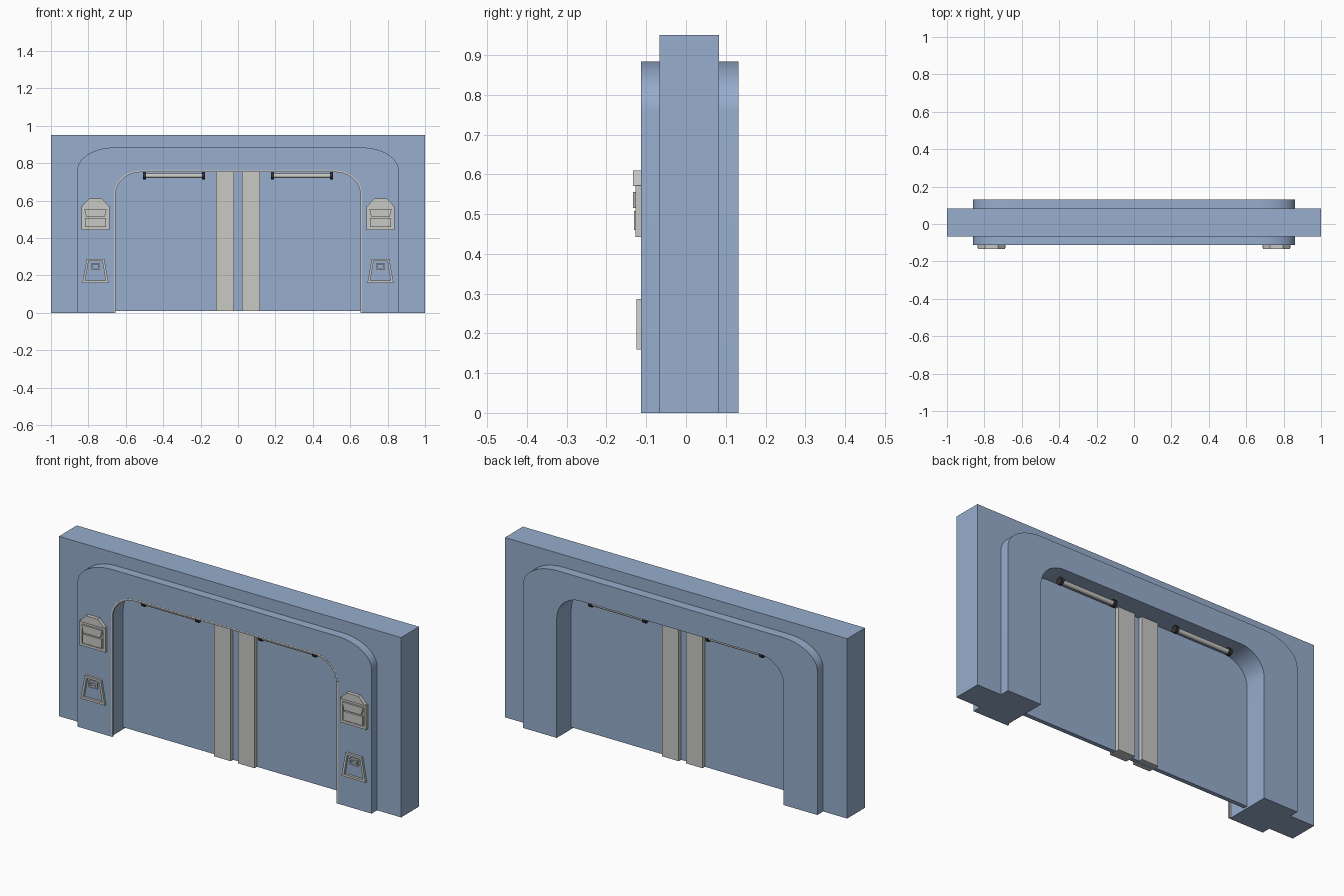
import bpy
import bmesh
from math import sin, cos, pi, radians

if "Cube" in bpy.data.objects:
    bpy.data.objects.remove(bpy.data.objects["Cube"])


def material(name, rgb):
    m = bpy.data.materials.new(name)
    m.use_nodes = True
    m.diffuse_color = (*rgb, 1)
    m.node_tree.nodes["Principled BSDF"].inputs["Base Color"].default_value = (*rgb, 1)
    return m


BLUE = material("steel blue", (0.31, 0.42, 0.61))
GREY = material("light grey", (0.58, 0.58, 0.56))
DARK = material("dark grey", (0.03, 0.03, 0.03))


def finish(name, bm, mat, smooth=False):
    bmesh.ops.recalc_face_normals(bm, faces=bm.faces)
    mesh = bpy.data.meshes.new(name)
    bm.to_mesh(mesh)
    bm.free()
    mesh.materials.append(mat)
    obj = bpy.data.objects.new(name, mesh)
    bpy.context.collection.objects.link(obj)
    if smooth:
        bpy.ops.object.select_all(action='DESELECT')
        obj.select_set(True)
        bpy.context.view_layer.objects.active = obj
        bpy.ops.object.shade_smooth_by_angle(angle=radians(30))
    return obj


def slab(name, outline, y0, y1, mat, smooth=False):
    """Extrude an x-z outline from y0 to y1."""
    bm = bmesh.new()
    face = bm.faces.new([bm.verts.new((x, y0, z)) for x, z in outline])
    ext = bmesh.ops.extrude_face_region(bm, geom=[face])
    moved = [v for v in ext["geom"] if isinstance(v, bmesh.types.BMVert)]
    bmesh.ops.translate(bm, verts=moved, vec=(0, y1 - y0, 0))
    return finish(name, bm, mat, smooth)


def ring(name, outer, inner, y0, y1, mat):
    """Closed border between two outlines with equal point counts."""
    bm = bmesh.new()
    loops = [[bm.verts.new((x, y, z)) for x, z in pts]
             for pts, y in ((outer, y0), (inner, y0), (inner, y1), (outer, y1))]
    n = len(outer)
    for a in range(4):
        la, lb = loops[a], loops[(a + 1) % 4]
        for i in range(n):
            j = (i + 1) % n
            bm.faces.new((la[i], la[j], lb[j], lb[i]))
    return finish(name, bm, mat)


def arch(half, top, rx, rz, steps=12):
    """Open arch path from the left foot over the top to the right foot."""
    side = [(half - rx + rx * cos(t), top - rz + rz * sin(t))
            for t in (pi / 2 * i / steps for i in range(steps + 1))]
    right = [(half, 0)] + side
    return [(-x, z) for x, z in right] + right[::-1]


def box(x0, x1, z0, z1):
    return [(x0, z0), (x1, z0), (x1, z1), (x0, z1)]


def trapezoid(cx, low, high, z0, z1):
    return [(cx - low, z0), (cx + low, z0), (cx + high, z1), (cx - high, z1)]


def rod(name, cx, y, z, radius, length, sides, mat):
    bpy.ops.mesh.primitive_cylinder_add(vertices=sides, radius=radius, depth=length,
                                        location=(cx, y, z), rotation=(0, pi / 2, 0))
    obj = bpy.context.object
    obj.name = name
    obj.data.materials.append(mat)
    bpy.ops.object.shade_smooth_by_angle(angle=radians(35))


# Wall and raised arched frame
outer = arch(0.86, 0.884, 0.2, 0.125)
inner = arch(0.663, 0.76, 0.14, 0.125)
lining = arch(0.655, 0.752, 0.135, 0.12)
square = [(-1, 0), (-1, 0.95), (1, 0.95), (1, 0)]
slab("wall", square + outer[::-1], -0.067, 0.083, BLUE)
slab("arch_frame", outer + inner[::-1], -0.113, 0.132, BLUE, True)
slab("arch_trim", inner + lining[::-1], -0.1135, -0.103, GREY)

for name, s in (("left", 1), ("right", -1)):
    # Sliding door and its edge strip
    slab(name + "_door", box(0, s * 0.68, 0.01, 0.77), -0.011, 0.011, BLUE)
    slab(name + "_door_strip", box(s * 0.021, s * 0.118, 0.01, 0.765), -0.031, 0.031, GREY)

    # Lamp tubes under the arch, front and back
    for side, y in (("front", -0.067), ("back", 0.075)):
        rod(f"{name}_{side}_lamp", s * 0.342, y, 0.733, 0.012, 0.32, 16, GREY)
        for end, x in (("inner", 0.184), ("outer", 0.5)):
            rod(f"{name}_{side}_lamp_{end}_cap", s * x, y, 0.733, 0.019, 0.017, 12, DARK)

    # Upper wall unit: border, hood and flap
    cx = s * 0.762
    ring(name + "_unit_border", trapezoid(cx, 0.076, 0.076, 0.442, 0.572),
         trapezoid(cx, 0.062, 0.062, 0.456, 0.558), -0.127, -0.113, GREY)
    slab(name + "_unit_hood", trapezoid(cx, 0.073, 0.035, 0.57, 0.61), -0.133, -0.113, GREY)
    slab(name + "_unit_back", trapezoid(cx, 0.065, 0.065, 0.45, 0.565), -0.12, -0.113, GREY)
    slab(name + "_unit_flap", trapezoid(cx, 0.05, 0.06, 0.515, 0.556), -0.133, -0.113, GREY)
    slab(name + "_unit_lower_panel", trapezoid(cx, 0.056, 0.056, 0.46, 0.508),
         -0.131, -0.113, GREY)

    # Lower wall unit: tapered border with a small button
    ring(name + "_socket_border", trapezoid(cx, 0.07, 0.047, 0.16, 0.287),
         trapezoid(cx, 0.055, 0.037, 0.172, 0.276), -0.125, -0.113, GREY)
    ring(name + "_socket_button", trapezoid(cx, 0.024, 0.024, 0.233, 0.265),
         trapezoid(cx, 0.017, 0.017, 0.24, 0.258), -0.125, -0.113, GREY)
